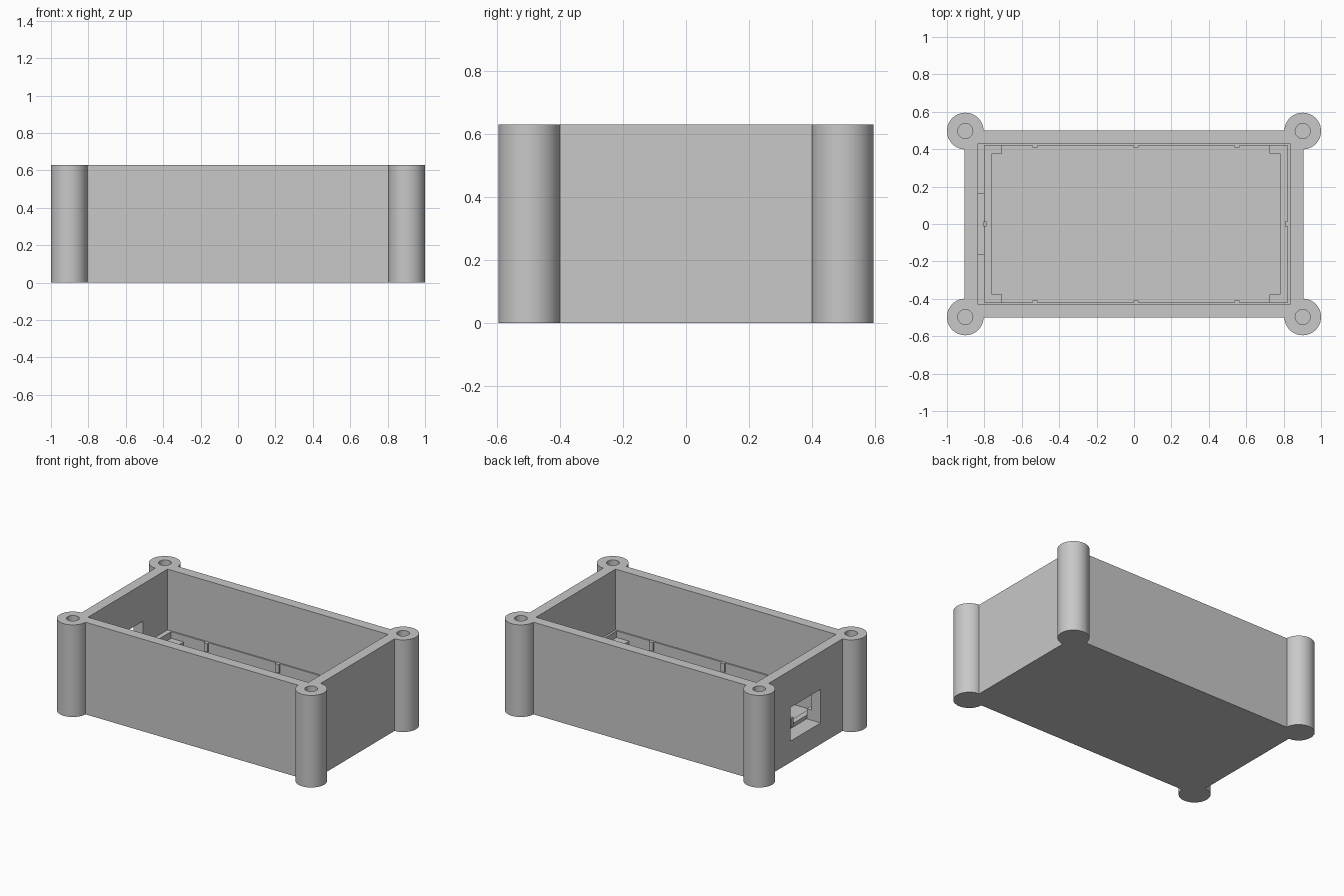
import bpy
import bmesh
from mathutils import Matrix, Vector

cube = bpy.data.objects.get("Cube")
if cube:
    bpy.data.objects.remove(cube, do_unlink=True)

grey = bpy.data.materials.new("grey plastic")
grey.use_nodes = True
grey.diffuse_color = (0.58, 0.58, 0.58, 1)
grey.node_tree.nodes["Principled BSDF"].inputs["Base Color"].default_value = (0.58, 0.58, 0.58, 1)

HEIGHT = 0.63
STEP = 0.215      # lip above the board recess
REST = 0.17       # height the board rests at
FLOOR = 0.07
LEFT, RIGHT, SIDE = -0.80, 0.82, 0.42   # board recess
MID = (LEFT + RIGHT) / 2


def make_object(name, bm):
    mesh = bpy.data.meshes.new(name)
    bm.to_mesh(mesh)
    bm.free()
    mesh.materials.append(grey)
    obj = bpy.data.objects.new(name, mesh)
    bpy.context.collection.objects.link(obj)
    return obj


def box(name, low, high):
    low, high = Vector(low), Vector(high)
    bm = bmesh.new()
    bmesh.ops.create_cube(bm, size=1, matrix=Matrix.Translation((low + high) / 2)
                          @ Matrix.Diagonal((*(high - low), 1)))
    return make_object(name, bm)


def cylinder(name, x, y, radius, low, high):
    bm = bmesh.new()
    bmesh.ops.create_cone(bm, cap_ends=True, segments=64, radius1=radius, radius2=radius,
                          depth=high - low,
                          matrix=Matrix.Translation((x, y, (low + high) / 2)))
    return make_object(name, bm)


def combine(body, tool, operation):
    mod = body.modifiers.new(operation, "BOOLEAN")
    mod.operation = operation
    mod.solver = "EXACT"
    mod.object = tool
    bpy.context.view_layer.update()
    evaluated = body.evaluated_get(bpy.context.evaluated_depsgraph_get())
    mesh = bpy.data.meshes.new_from_object(evaluated)
    body.modifiers.clear()
    body.data = mesh
    bpy.data.objects.remove(tool, do_unlink=True)


# Outer shell with four corner posts
body = box("enclosure_body", (-0.905, -0.5, 0), (0.905, 0.5, HEIGHT))
corners = [(sx * 0.902, sy * 0.497) for sx in (-1, 1) for sy in (-1, 1)]
for x, y in corners:
    combine(body, cylinder("post", x, y, 0.098, 0, HEIGHT), "UNION")

# Cavity, narrower board recess, port window and screw holes
combine(body, box("cavity", (-0.834, -0.43, STEP), (0.834, 0.43, 1)), "DIFFERENCE")
combine(body, box("recess", (LEFT, -SIDE, FLOOR), (RIGHT, SIDE, 0.5)), "DIFFERENCE")
combine(body, box("window", (-1, -0.163, 0.145), (LEFT + 0.02, 0.163, 0.375)), "DIFFERENCE")
for x, y in corners:
    combine(body, cylinder("hole", x, y, 0.04, 0.1, 1), "DIFFERENCE")

bpy.ops.object.select_all(action="DESELECT")
body.select_set(True)
bpy.context.view_layer.objects.active = body
bpy.ops.object.shade_smooth_by_angle(angle=0.6)

# Board rests: a rail along each end and a block in each corner
for end, wall, inward in (("right", LEFT, 1), ("left", RIGHT, -1)):
    edge, tip = wall + inward * 0.04, wall + inward * 0.095
    box(end + "_rail", (min(wall, edge), -SIDE, FLOOR), (max(wall, edge), SIDE, REST))
    for side, sy in (("front", -1), ("back", 1)):
        ys = sorted((sy * 0.378, sy * SIDE))
        box(f"{end}_{side}_rest", (min(edge, tip), ys[0], FLOOR), (max(edge, tip), ys[1], REST))
    # Retaining nub at the middle of the end
    xs = sorted((wall - inward * 0.005, wall + inward * 0.012))
    box(end + "_nub", (xs[0], -0.014, 0.155), (xs[1], 0.014, STEP))

# Retaining nubs along the long walls
for side, sy in (("front", -1), ("back", 1)):
    ys = sorted((sy * (SIDE + 0.005), sy * (SIDE - 0.012)))
    for i in (-1, 0, 1):
        x = MID + i * 0.54
        box(f"{side}_nub_{i + 2}", (x - 0.014, ys[0], 0.155), (x + 0.014, ys[1], STEP))
